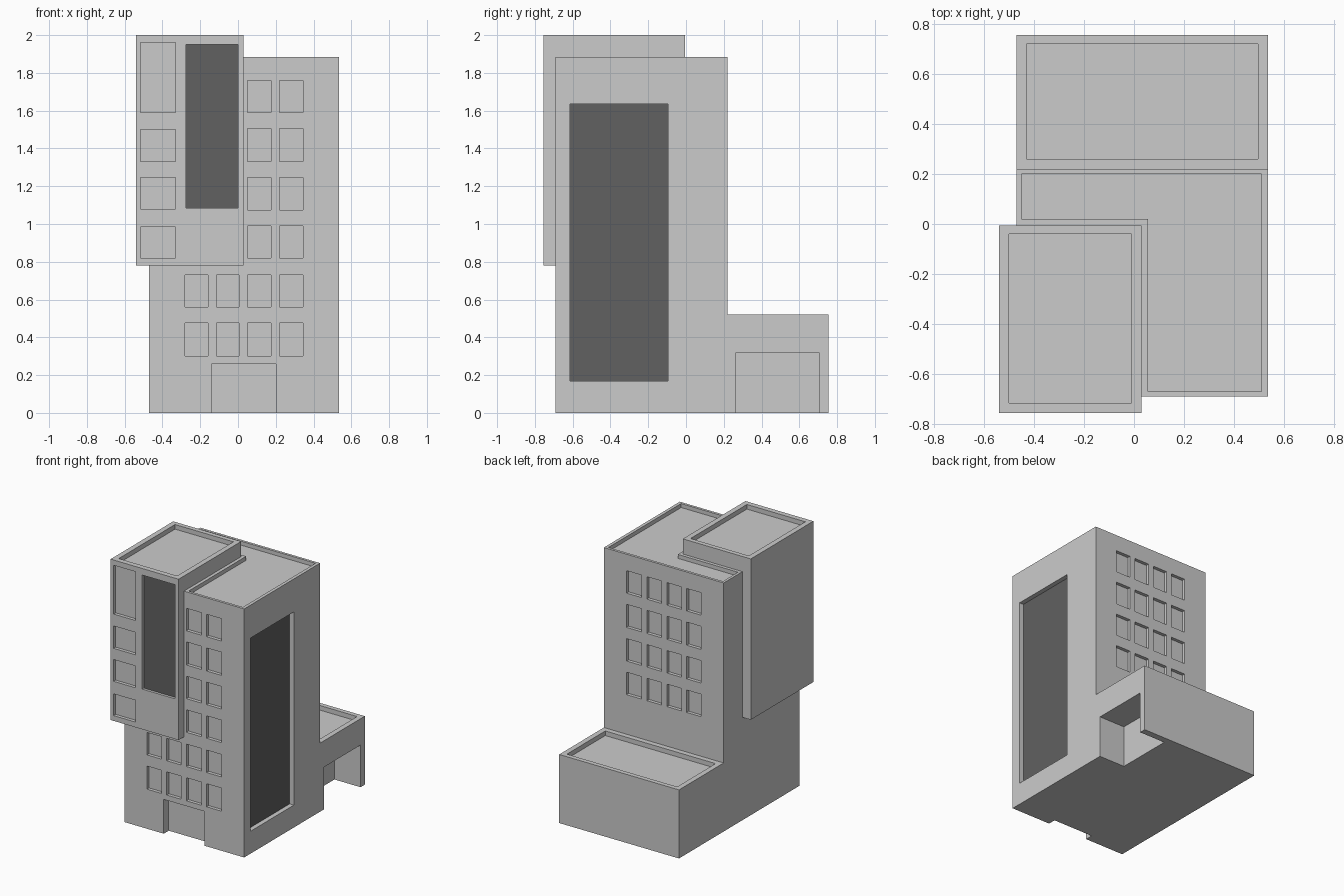
import bpy, bmesh
from mathutils import Vector

if "Cube" in bpy.data.objects:
    bpy.data.objects.remove(bpy.data.objects["Cube"])


def prism(bm, profile, axis, a, b):
    """Extrude a 2D profile along an axis from a to b."""
    def place(p, t):
        q = list(p)
        q.insert(axis, t)
        return Vector(q)
    lo = [bm.verts.new(place(p, a)) for p in profile]
    hi = [bm.verts.new(place(p, b)) for p in profile]
    bm.faces.new(lo)
    bm.faces.new(hi)
    n = len(profile)
    for i in range(n):
        j = (i + 1) % n
        bm.faces.new((lo[i], lo[j], hi[j], hi[i]))


def box(bm, x0, x1, y0, y1, z0, z1):
    prism(bm, [(x0, y0), (x1, y0), (x1, y1), (x0, y1)], 2, z0, z1)


def finish(name, bm, color=None):
    bmesh.ops.recalc_face_normals(bm, faces=bm.faces[:])
    me = bpy.data.meshes.new(name)
    bm.to_mesh(me)
    bm.free()
    ob = bpy.data.objects.new(name, me)
    bpy.context.collection.objects.link(ob)
    if color:
        mat = bpy.data.materials.new(name + "_material")
        mat.diffuse_color = (color, color, color, 1)
        mat.use_nodes = True
        mat.node_tree.nodes["Principled BSDF"].inputs["Base Color"].default_value = mat.diffuse_color
        me.materials.append(mat)
    return ob


def carve(ob, cutter):
    cutter.hide_render = True
    mod = ob.modifiers.new("recesses", 'BOOLEAN')
    mod.operation = 'DIFFERENCE'
    mod.solver = 'EXACT'
    mod.object = cutter
    bpy.context.view_layer.objects.active = ob
    bpy.ops.object.modifier_apply(modifier=mod.name)
    bpy.data.objects.remove(cutter)


XL, XR = -0.47, 0.535          # tower width
YF, YM, YB = -0.69, 0.22, 0.755  # front, tower back, annex back
HT, HA = 1.885, 0.52           # tower and annex heights
BF, BB = -0.755, -0.005        # projecting block front and back
REVEAL = 0.025                 # window depth
columns = [(-0.28, -0.16), (-0.115, 0.005), (0.05, 0.175), (0.22, 0.345)]
rows = [(0.30, 0.475), (0.56, 0.73), (0.82, 0.99),
        (1.075, 1.245), (1.33, 1.505), (1.59, 1.76)]

# Tower with low rear annex
bm = bmesh.new()
prism(bm, [(YF, 0), (YB, 0), (YB, HA), (YM, HA), (YM, HT), (YF, HT)], 0, XL, XR)
tower = finish("tower_and_annex", bm)

# Tower recesses: windows, entrance, tall glazing, garage, roofs
bm = bmesh.new()
for r, (z0, z1) in enumerate(rows):
    for c, (x0, x1) in enumerate(columns):
        if r < 2 or c > 1:
            box(bm, x0, x1, YF - 0.1, YF + REVEAL, z0, z1)
        if r > 1:
            box(bm, x0, x1, YM - REVEAL, YM + 0.1, z0, z1)
box(bm, -0.14, 0.20, YF - 0.1, YF + 0.06, -0.1, 0.26)
box(bm, XR - 0.04, XR + 0.1, -0.615, -0.095, 0.17, 1.635)
box(bm, XR - 0.22, XR + 0.1, 0.265, 0.705, -0.1, 0.32)
box(bm, -0.43, 0.495, 0.26, 0.72, HA - 0.035, HA + 0.1)
prism(bm, [(-0.45, 0.02), (0.055, 0.02), (0.055, -0.67), (0.51, -0.67),
           (0.51, 0.2), (-0.45, 0.2)], 2, HT - 0.03, HT + 0.1)
carve(tower, finish("tower_cutter", bm))

# Projecting upper block
bm = bmesh.new()
box(bm, -0.54, 0.03, BF, BB, 0.78, 2.0)
block = finish("projecting_block", bm)

# Block recesses: side windows, tall glazing, roof
bm = bmesh.new()
for z0, z1 in [(0.82, 0.985), (1.08, 1.245), (1.33, 1.50), (1.59, 1.96)]:
    box(bm, -0.515, -0.33, BF - 0.1, BF + REVEAL, z0, z1)
box(bm, -0.275, 0.0, BF - 0.1, BF + 0.025, 1.085, 1.95)
box(bm, -0.50, -0.01, -0.715, -0.04, 1.965, 2.1)
carve(block, finish("block_cutter", bm))

# Dark glazing panels
bm = bmesh.new()
box(bm, -0.275, 0.0, BF + 0.02, BF + 0.03, 1.085, 1.95)
finish("front_glazing", bm, 0.12)
bm = bmesh.new()
box(bm, XR - 0.045, XR - 0.035, -0.615, -0.095, 0.17, 1.635)
finish("side_glazing", bm, 0.12)
